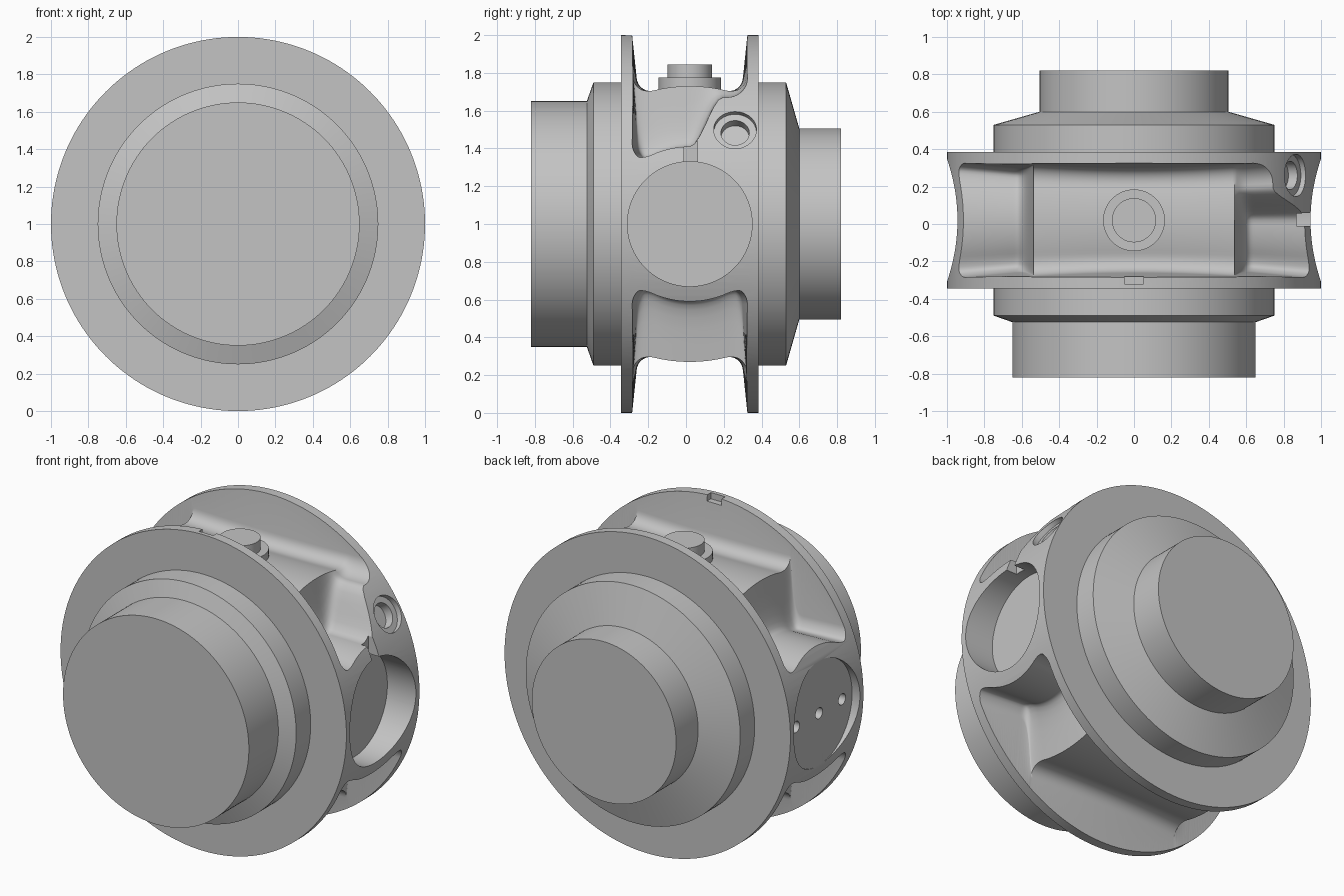
import bpy, bmesh, math
from mathutils import Matrix, Vector

old = bpy.data.objects.get("Cube")
if old:
    bpy.data.objects.remove(old, do_unlink=True)

metal = bpy.data.materials.new("machined_grey")
metal.use_nodes = True
GREY = (0.55, 0.55, 0.55, 1)
metal.diffuse_color = GREY
metal.node_tree.nodes["Principled BSDF"].inputs["Base Color"].default_value = GREY

CY = 0.02  # y of the cross axis


def to_object(name, bm):
    bmesh.ops.recalc_face_normals(bm, faces=bm.faces)
    mesh = bpy.data.meshes.new(name)
    bm.to_mesh(mesh)
    bm.free()
    ob = bpy.data.objects.new(name, mesh)
    mesh.materials.append(metal)
    bpy.context.collection.objects.link(ob)
    return ob


def lathe(name, profile, centre, axis, segments=128):
    """Solid of revolution from (distance along axis, radius) pairs."""
    bm = bmesh.new()
    turn = Vector((0, 0, 1)).rotation_difference(Vector(axis)).to_matrix()
    rings = []
    for d, r in profile:
        ring = []
        for i in range(segments):
            a = math.tau * i / segments
            p = turn @ Vector((r * math.cos(a), r * math.sin(a), d))
            ring.append(bm.verts.new(p + Vector(centre)))
        rings.append(ring)
    for a, b in zip(rings, rings[1:]):
        for i in range(segments):
            j = (i + 1) % segments
            bm.faces.new((a[i], a[j], b[j], b[i]))
    bm.faces.new(rings[0])
    bm.faces.new(rings[-1])
    return to_object(name, bm)


def box(name, size, centre):
    bm = bmesh.new()
    bmesh.ops.create_cube(bm, size=1, matrix=Matrix.Translation(centre) @ Matrix.Diagonal((*size, 1)))
    return to_object(name, bm)


def ease(t):
    t = min(max(t, 0), 1)
    return t * t * (3 - 2 * t)


def floor_height(x, y, edge, with_pad):
    """Pocket floor measured from the axis: core, bore collar, port pad and wall fillet."""
    dy = y - CY
    core = math.sqrt(0.73 ** 2 - dy * dy)
    collar = math.sqrt(0.41 ** 2 - min(abs(dy), 0.25) ** 2)
    if with_pad and x > 0:
        collar += (0.67 - collar) * ease((y - 0.02) / 0.16)
    step = (1 - min(max((abs(x) - 0.54) / 0.1, 0), 1)) ** 3
    r = 0.1
    lift = r - math.sqrt(r * r - max(r - edge, 0) ** 2)
    return collar + (core - collar) * step + lift


def pocket(name, sign, with_pad):
    """Cutter with a shaped floor and drafted walls."""
    bm = bmesh.new()
    nx, ny, top = 176, 36, 1.2

    def wall(r):
        return 0.2 + 0.105 * min(r, top)

    grid = []
    for i in range(nx + 1):
        x = -1.1 + 2.2 * i / nx
        row = []
        for j in range(ny + 1):
            t = -math.cos(math.pi * j / ny)
            h = floor_height(x, CY + 0.28 * t, 0.28 * (1 - abs(t)), with_pad)
            y = CY + wall(math.hypot(x, h)) * t
            row.append(bm.verts.new((x, y, 1 + sign * h)))
        grid.append(row)
    for a, b in zip(grid, grid[1:]):
        for j in range(ny):
            bm.faces.new((a[j], b[j], b[j + 1], a[j + 1]))
    # walls rise from the rim of the floor to a flat lid
    rim = [row[0] for row in grid] + grid[-1][1:]
    rim += [row[-1] for row in grid[-2::-1]] + grid[0][-2:0:-1]
    lid = []
    for v in rim:
        grow = wall(math.hypot(v.co.x, top)) / wall(math.hypot(v.co.x, v.co.z - 1))
        lid.append(bm.verts.new((v.co.x, CY + (v.co.y - CY) * grow, 1 + sign * top)))
    for k in range(len(rim)):
        n = (k + 1) % len(rim)
        bm.faces.new((rim[k], rim[n], lid[n], lid[k]))
    bm.faces.new(lid)
    bmesh.ops.triangulate(bm, faces=bm.faces)
    return to_object(name, bm)


def cut(target, cutter):
    mod = target.modifiers.new("cut", "BOOLEAN")
    mod.operation = "DIFFERENCE"
    mod.solver = "EXACT"
    mod.object = cutter
    cutter.hide_render = True
    bpy.context.view_layer.objects.active = target
    bpy.ops.object.modifier_apply(modifier=mod.name)
    bpy.data.objects.remove(cutter, do_unlink=True)


# Turned housing: front spigot, shoulders, flanged drum, rear spigot
housing = lathe("housing", [(-0.82, 0.65), (-0.525, 0.65), (-0.49, 0.75), (-0.345, 0.75),
                            (-0.345, 1), (0.385, 1), (0.385, 0.75), (0.53, 0.75),
                            (0.6, 0.505), (0.82, 0.505)], (0, 0, 1), (0, 1, 0), 160)

# Pockets between the flanges
cut(housing, pocket("upper_pocket", 1, True))
cut(housing, pocket("lower_pocket", -1, False))

# Side bore and the shallow seat opposite
cut(housing, lathe("bore", [(0.8, 0.33), (1.2, 0.33)], (0, CY, 1), (1, 0, 0)))
cut(housing, lathe("seat", [(0.945, 0.33), (1.2, 0.33)], (0, CY, 1), (-1, 0, 0)))
for offset in (-0.23, 0, 0.23):
    cut(housing, lathe("seat_hole", [(0.87, 0.035), (1.1, 0.035)], (0, CY + offset, 1), (-1, 0, 0), 32))

# Angled port in the pad
port_axis = (math.cos(math.pi / 6), 0, 0.5)
for depth, radius in ((0.965, 0.113), (0.91, 0.075)):
    cut(housing, lathe("port", [(depth, radius), (1.2, radius)], (0, 0.26, 1), port_axis, 64))

# Locating notches in the bore collar and the front flange
cut(housing, box("collar_notch", (0.1, 0.07, 0.16), (0.92, 0.025, 1.36)))
cut(housing, box("flange_notch", (0.1, 0.07, 0.1), (0, -0.285, 2.01)))

# Stepped plug on the upper pocket floor
plug = lathe("plug", [(0.68, 0.165), (0.775, 0.165), (0.775, 0.118), (0.845, 0.118)],
             (0, CY, 1), (0, 0, 1), 64)

for ob in (housing, plug):
    bpy.ops.object.select_all(action="DESELECT")
    ob.select_set(True)
    bpy.context.view_layer.objects.active = ob
    bpy.ops.object.shade_smooth_by_angle(angle=math.radians(35))
